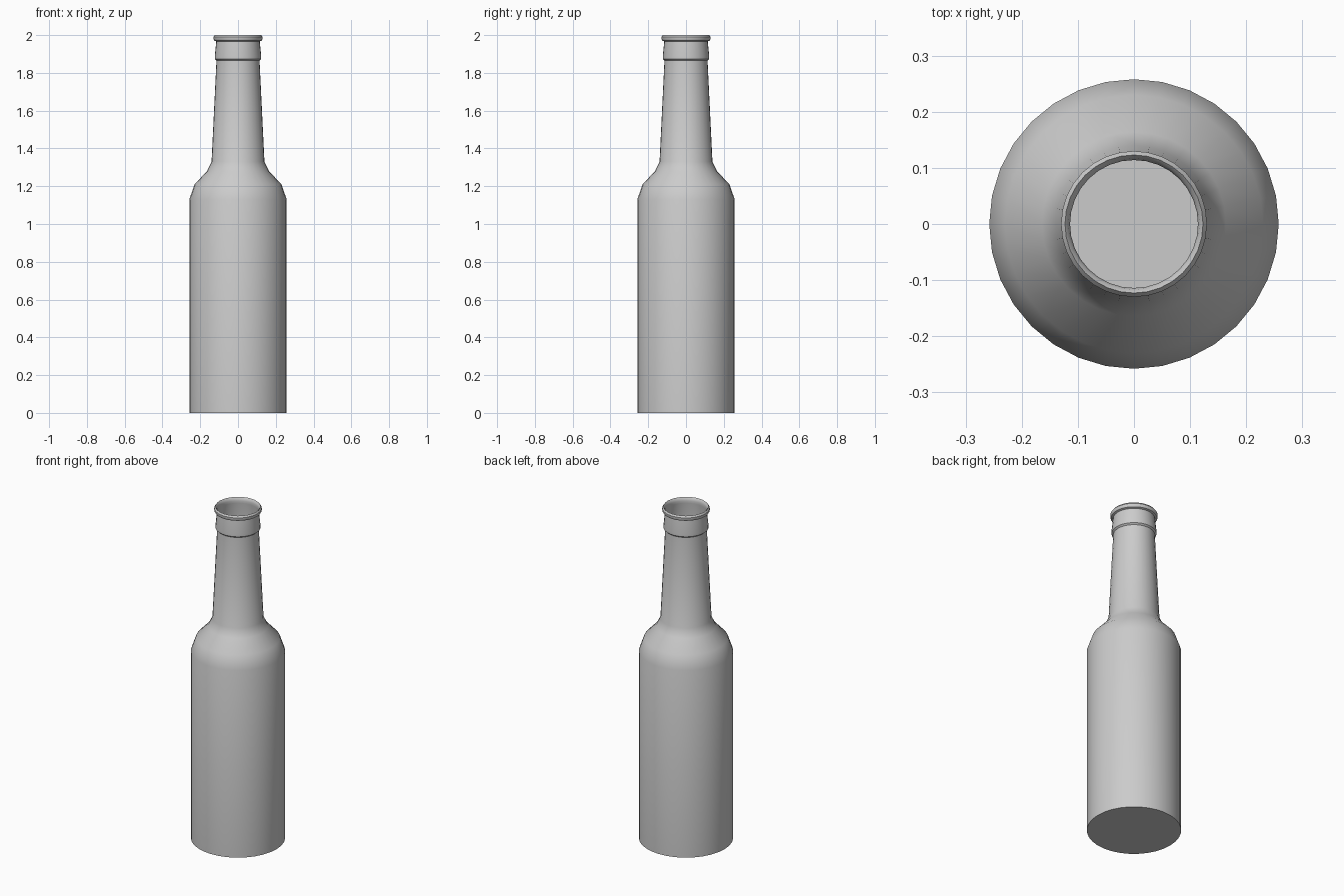
import bpy
import bmesh
import math

cube = bpy.data.objects.get("Cube")
if cube:
    bpy.data.objects.remove(cube, do_unlink=True)

SIDES = 32

glass = bpy.data.materials.new("grey_glass")
glass.use_nodes = True
glass.diffuse_color = (0.6, 0.6, 0.6, 1)
glass.node_tree.nodes["Principled BSDF"].inputs["Base Color"].default_value = (0.6, 0.6, 0.6, 1)


def lathe(name, profile, floor=False):
    """Revolve (radius, height) points about z, going up the outside."""
    bm = bmesh.new()
    rings = []
    for r, z in profile:
        angles = [2 * math.pi * i / SIDES for i in range(SIDES)]
        rings.append([bm.verts.new((r * math.cos(a), r * math.sin(a), z)) for a in angles])
    for low, high in zip(rings, rings[1:]):
        for i in range(SIDES):
            j = (i + 1) % SIDES
            bm.faces.new((low[i], low[j], high[j], high[i]))
    if floor:
        bm.faces.new(rings[0][::-1])
    mesh = bpy.data.meshes.new(name)
    bm.to_mesh(mesh)
    bm.free()
    mesh.materials.append(glass)
    obj = bpy.data.objects.new(name, mesh)
    bpy.context.collection.objects.link(obj)
    bpy.ops.object.select_all(action="DESELECT")
    obj.select_set(True)
    bpy.context.view_layer.objects.active = obj
    bpy.ops.object.shade_smooth_by_angle(angle=math.radians(32))
    return obj


# Body, shoulder, neck, collar and rolled lip as one thin open shell
lathe("bottle", [
    (0.258, 0), (0.258, 1.13),                                 # body
    (0.23, 1.21), (0.164, 1.28), (0.14, 1.33),                 # shoulder
    (0.114, 1.865),                                            # neck
    (0.123, 1.873), (0.123, 1.888), (0.115, 1.967),            # collar
    (0.126, 1.971), (0.13, 1.979), (0.13, 1.99),               # lip outside
    (0.123, 2.0), (0.117, 1.993), (0.114, 1.98), (0.115, 1.967),
], floor=True)
